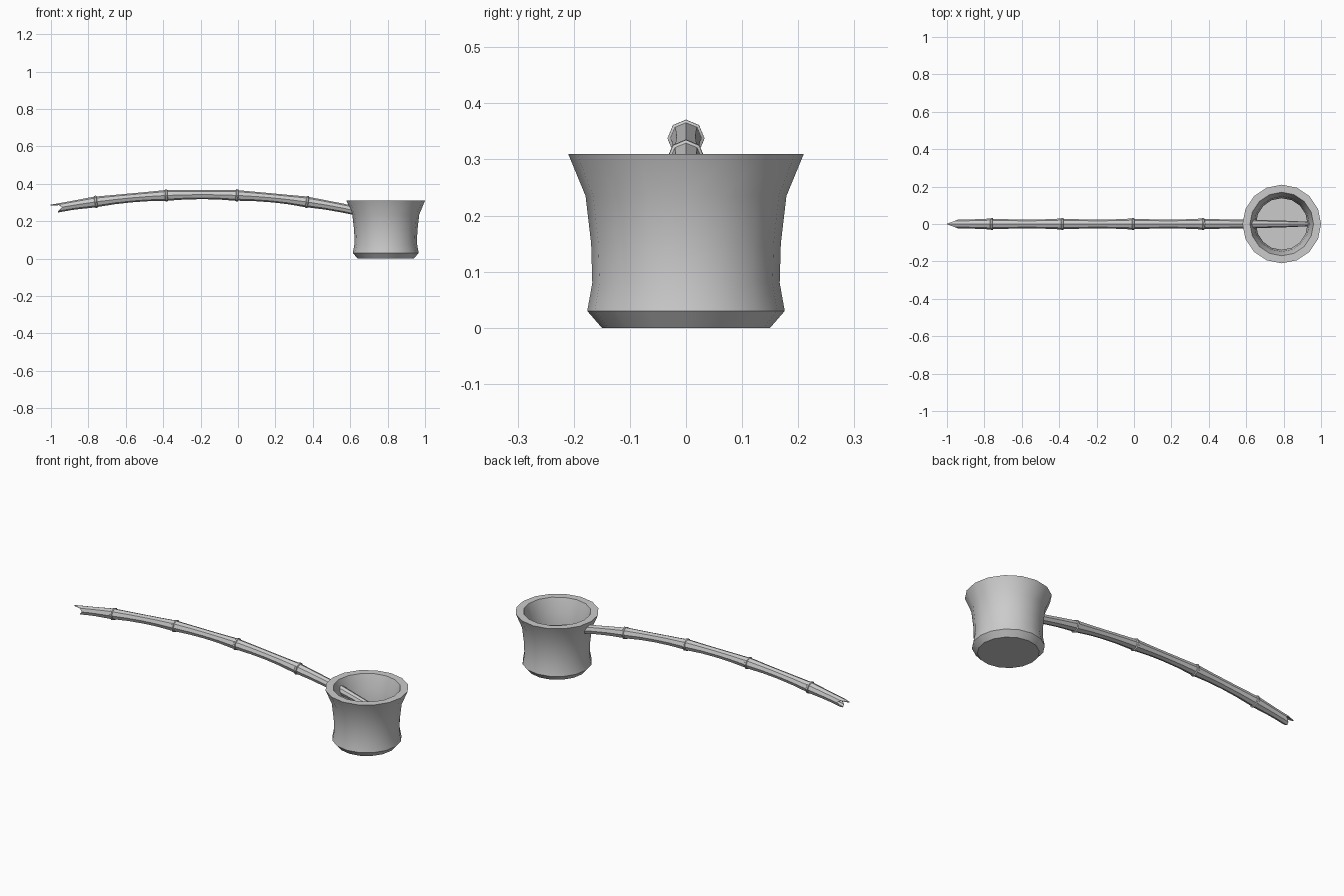
import bpy, bmesh, math
from mathutils import Vector

if "Cube" in bpy.data.objects:
    bpy.data.objects.remove(bpy.data.objects["Cube"])


def skin(name, rings, angle):
    # Join successive rings of points with quads and cap both ends
    bm = bmesh.new()
    rows = [[bm.verts.new(p) for p in ring] for ring in rings]
    n = len(rows[0])
    for a, b in zip(rows, rows[1:]):
        for i in range(n):
            j = (i + 1) % n
            bm.faces.new((a[i], a[j], b[j], b[i]))
    bm.faces.new(rows[0])
    bm.faces.new(rows[-1])
    bmesh.ops.recalc_face_normals(bm, faces=bm.faces)
    me = bpy.data.meshes.new(name)
    bm.to_mesh(me)
    bm.free()
    ob = bpy.data.objects.new(name, me)
    bpy.context.collection.objects.link(ob)
    bpy.ops.object.select_all(action='DESELECT')
    ob.select_set(True)
    bpy.context.view_layer.objects.active = ob
    bpy.ops.object.shade_smooth_by_angle(angle=math.radians(angle))
    return ob


# Cup: flared outer wall, flat rim, inner wall and floor
CUP_X, SIDES = 0.79, 16
profile = [(0.15, 0), (0.176, 0.03), (0.167, 0.08), (0.169, 0.15), (0.179, 0.235),
           (0.21, 0.31), (0.17, 0.31), (0.147, 0.235), (0.138, 0.15), (0.14, 0.04)]
skin("cup", [[(CUP_X + r * math.cos(math.tau * i / SIDES),
               r * math.sin(math.tau * i / SIDES), z) for i in range(SIDES)]
             for r, z in profile], 30)


# Bamboo handle: eight-sided tube along a shallow arc
def centre_z(x):
    return 0.342 - 0.119 * (x + 0.19) ** 2 - 0.012 * max(0, x + 0.19) ** 3


def ring(x, r, offsets=None):
    slope = (centre_z(x + 0.001) - centre_z(x - 0.001)) / 0.002
    t = Vector((1, 0, slope)).normalized()
    up = Vector((-t.z, 0, t.x))
    c = Vector((x, 0, centre_z(x)))
    pts = []
    for i in range(8):
        a = math.tau * i / 8
        p = c + up * (r * math.sin(a)) + Vector((0, r * math.cos(a), 0))
        if offsets:
            p += t * offsets[i]
        pts.append(p)
    return pts


# Splintered hollow end: points at top and bottom, notches at the sides
jag = [0.015, 0.0, -0.045, 0.0, 0.015, -0.005, -0.012, -0.005]
rings = [ring(-0.88, 0.017), ring(-0.955, 0.019, jag), ring(-0.955, 0.024, jag),
         ring(-0.9, 0.024)]
for node in (-0.76, -0.383, -0.005, 0.37):
    rings += [ring(node + d, r) for d, r in
              ((-0.1, 0.025), (-0.007, 0.029), (-0.004, 0.033), (0.004, 0.033),
               (0.007, 0.028), (0.1, 0.025), (0.19, 0.024))]
# Tapered peg running through the cup to the far wall
rings += [ring(0.64, 0.023), ring(0.8, 0.018), ring(0.94, 0.012)]
skin("handle", rings, 40)
